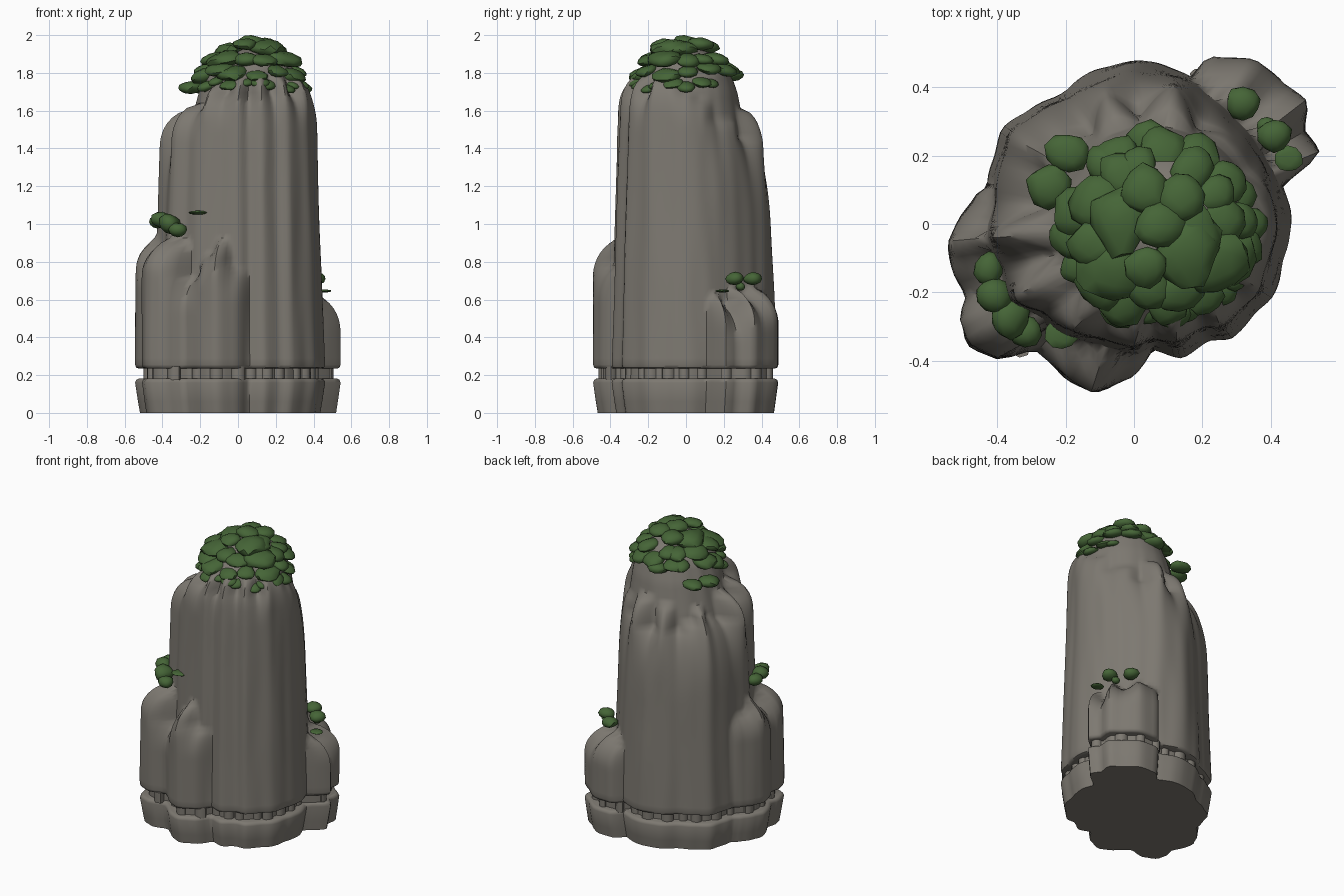
import bpy, bmesh, math, random
from mathutils import Vector, Matrix, noise

random.seed(4)
cube = bpy.data.objects.get("Cube")
if cube:
    bpy.data.objects.remove(cube)


def material(name, rgb):
    m = bpy.data.materials.new(name)
    m.use_nodes = True
    m.diffuse_color = (*rgb, 1)
    m.node_tree.nodes["Principled BSDF"].inputs["Base Color"].default_value = (*rgb, 1)
    return m


def finish(name, bm, mat, angle):
    bmesh.ops.recalc_face_normals(bm, faces=bm.faces)
    mesh = bpy.data.meshes.new(name)
    bm.to_mesh(mesh)
    bm.free()
    mesh.materials.append(mat)
    mesh.shade_smooth()
    mesh.set_sharp_from_angle(angle=math.radians(angle))
    ob = bpy.data.objects.new(name, mesh)
    bpy.context.collection.objects.link(ob)
    return ob


rock = material("grey stone", (0.205, 0.19, 0.165))
green = material("leaf green", (0.06, 0.13, 0.038))

# Tall wall, counter-clockwise: x, y at the foot, height where it rounds off
WALL = [
    (0.46, 0.0, 1.70), (0.44, 0.1, 1.66), (0.40, 0.2, 1.54), (0.32, 0.3, 1.56), (0.24, 0.38, 1.45),
    (0.13, 0.45, 1.61), (0.0, 0.48, 1.42), (-0.1, 0.455, 1.58), (-0.2, 0.39, 1.42), (-0.31, 0.33, 1.48),
    (-0.39, 0.28, 1.56), (-0.41, 0.2, 1.48), (-0.43, 0.08, 1.45), (-0.455, -0.04, 1.61),
    (-0.41, -0.14, 1.54), (-0.385, -0.24, 1.64), (-0.28, -0.29, 1.62), (-0.2, -0.35, 1.74),
    (-0.1, -0.37, 1.68), (0.0, -0.40, 1.78), (0.06, -0.37, 1.66), (0.14, -0.39, 1.80),
    (0.22, -0.34, 1.68), (0.29, -0.335, 1.79), (0.36, -0.26, 1.68), (0.41, -0.21, 1.79), (0.44, -0.1, 1.77),
]
# Low ledges around the foot in the same form; height 0 means no ledge
LEDGES = [
    (0.46, 0.09, 0), (0.54, 0.21, 0.64), (0.50, 0.27, 0.57), (0.51, 0.36, 0.67), (0.44, 0.41, 0.62),
    (0.36, 0.48, 0.68), (0.22, 0.49, 0.66), (0.14, 0.45, 0), (-0.41, 0.2, 0), (-0.47, 0.08, 0.88),
    (-0.52, 0.0, 0.88), (-0.545, -0.06, 0.97), (-0.53, -0.14, 0.88), (-0.49, -0.21, 0.85),
    (-0.505, -0.28, 0.93), (-0.49, -0.35, 0.95), (-0.4, -0.39, 0.92), (-0.29, -0.37, 0.72),
    (-0.2, -0.45, 0.85), (-0.12, -0.49, 0.92), (-0.02, -0.46, 0.78), (0.08, -0.38, 0),
]
# Core profile: height, radius
CORE = [(0, 0.34), (1.0, 0.35), (1.5, 0.31), (1.7, 0.27), (1.8, 0.235), (1.9, 0.15), (1.935, 0.03)]


def axis_x(z):
    return 0.03 + 0.05 * min(1, max(0, (z - 1.2) / 0.7))


def core_radius(z):
    for (z0, r0), (z1, r1) in zip(CORE, CORE[1:]):
        if z <= z1:
            return r0 + (r1 - r0) * (z - z0) / (z1 - z0)
    return CORE[-1][1]


def rounding(z, top, depth):
    s = min(1, max(0, (top - z) / depth))
    return math.sqrt(1 - (1 - s) ** 2)


def outline_radius(outline, angle, z, taper):
    """Distance to an outline, eased between its two neighbouring points."""
    core = core_radius(z)
    points = []
    for x, y, top in outline:
        depth = 0.45 if 1 < top < 1.6 else 0.2
        p = Vector((x * taper - axis_x(z), y * taper))
        r = core + max(0, p.length - core) * rounding(z, top, depth)
        points.append(((math.atan2(p.y, p.x) - angle) % math.tau, r))
    ahead = min(points)
    behind = max(points)
    t = (math.tau - behind[0]) / (math.tau - behind[0] + ahead[0])
    t = 0.5 * t + 0.5 * t * t * (3 - 2 * t)
    return behind[1] + (ahead[1] - behind[1]) * t


def reach(angle, z):
    """Distance from the axis to the rock surface, blending wall and ledges."""
    taper = 1 - 0.075 * max(0, z - 0.24)
    r = max(outline_radius(WALL, angle, z, taper), outline_radius(LEDGES, angle, z, 1))
    bump = noise.noise(Vector((math.cos(angle) * 5, math.sin(angle) * 5, z * 1.5)))
    return r * (1 + 0.02 * bump)


def loft(name, rows, segments=144):
    """rows: height, inset from the rock surface"""
    bm = bmesh.new()
    rings = []
    for z, inset in rows:
        ring = []
        for i in range(segments):
            a = math.tau * i / segments
            r = max(0.01, reach(a, z) - inset)
            ring.append(bm.verts.new((axis_x(z) + r * math.cos(a), r * math.sin(a), z)))
        rings.append(ring)
    for lo, hi in zip(rings, rings[1:]):
        for i in range(segments):
            j = (i + 1) % segments
            bm.faces.new((lo[i], lo[j], hi[j], hi[i]))
    bm.faces.new(rings[0])
    bm.faces.new(rings[-1])
    return finish(name, bm, rock, 50)


# Base slab, recessed waist and tall body
loft("base_slab", [(0, 0.025), (0.06, 0.015), (0.16, 0.0), (0.175, 0.006), (0.182, 0.02)])
loft("recessed_waist", [(0.17, 0.055), (0.25, 0.055)])
body_rows = [(0.235, 0.02), (0.24, 0.006), (0.255, 0)]
body_rows += [(0.29 + 0.0265 * i, 0) for i in range(63)]
loft("rock_body", body_rows)

# Small posts in the waist gap
bm = bmesh.new()
for i in range(26):
    a = math.tau * (i + random.uniform(-0.2, 0.2)) / 26
    r = reach(a, 0.2) - 0.055
    w = random.uniform(0.025, 0.042)
    place = Matrix.Translation((axis_x(0) + r * math.cos(a), r * math.sin(a), 0.21))
    place = place @ Matrix.Rotation(a, 4, "Z") @ Matrix.Diagonal((0.8, 1, 1, 1))
    bmesh.ops.create_cone(bm, cap_ends=True, segments=8, radius1=w, radius2=w, depth=0.07, matrix=place)
finish("waist_posts", bm, rock, 50)


def bush(bm, x, y, z, r, flat=0.45, lean=0.0, heading=0.0):
    """One flattened, slightly lumpy leaf clump leaning outwards."""
    turn = Matrix.Rotation(heading, 4, "Z") @ Matrix.Rotation(lean, 4, "Y")
    m = Matrix.Translation((x, y, z)) @ turn @ Matrix.Diagonal((r, r * random.uniform(0.85, 1.15), r * flat, 1))
    new = bmesh.ops.create_icosphere(bm, subdivisions=2, radius=1, matrix=m)["verts"]
    centre = Vector((x, y, z))
    for v in new:
        v.co = centre + (v.co - centre) * (1 + 0.3 * noise.noise(v.co * 14))


# Crown of foliage: count, ring radius, height, clump size, first and last angle
bm = bmesh.new()
for count, ring, z, size, start, end in [
        (1, 0.0, 1.945, 0.085, 0, 360), (6, 0.115, 1.935, 0.085, 0, 360), (11, 0.19, 1.88, 0.08, 0, 360),
        (13, 0.235, 1.805, 0.07, 0, 360), (12, 0.265, 1.735, 0.05, -150, 50)]:
    for i in range(count):
        a = math.radians(start + (end - start) * (i + random.uniform(-0.3, 0.3)) / count)
        k = ring * random.uniform(0.93, 1.05)
        bush(bm, 0.07 + k * math.cos(a), k * math.sin(a) - 0.01, z + random.uniform(-0.02, 0.02),
             size * random.uniform(0.8, 1.2), 0.45, 0.35 * ring / 0.25, a)
for x, y, z, r in [(-0.25, 0.11, 1.72, 0.07), (-0.19, 0.21, 1.72, 0.065), (0.05, 0.24, 1.79, 0.075)]:
    bush(bm, x, y, z, r)
finish("crown_foliage", bm, green, 40)

# Bushes on the ledges
bm = bmesh.new()
for x, y, z, r, flat in [(-0.425, -0.13, 1.01, 0.045, 0.8), (-0.40, -0.21, 1.02, 0.055, 0.8),
                         (-0.36, -0.27, 1.0, 0.06, 0.9), (-0.32, -0.31, 0.97, 0.05, 0.8),
                         (-0.21, -0.32, 1.06, 0.05, 0.2), (0.32, 0.35, 0.71, 0.055, 0.6),
                         (0.41, 0.26, 0.71, 0.05, 0.7), (0.39, 0.29, 0.67, 0.03, 0.8),
                         (0.45, 0.19, 0.645, 0.04, 0.2)]:
    bush(bm, x, y, z, r, flat)
finish("ledge_bushes", bm, green, 40)
